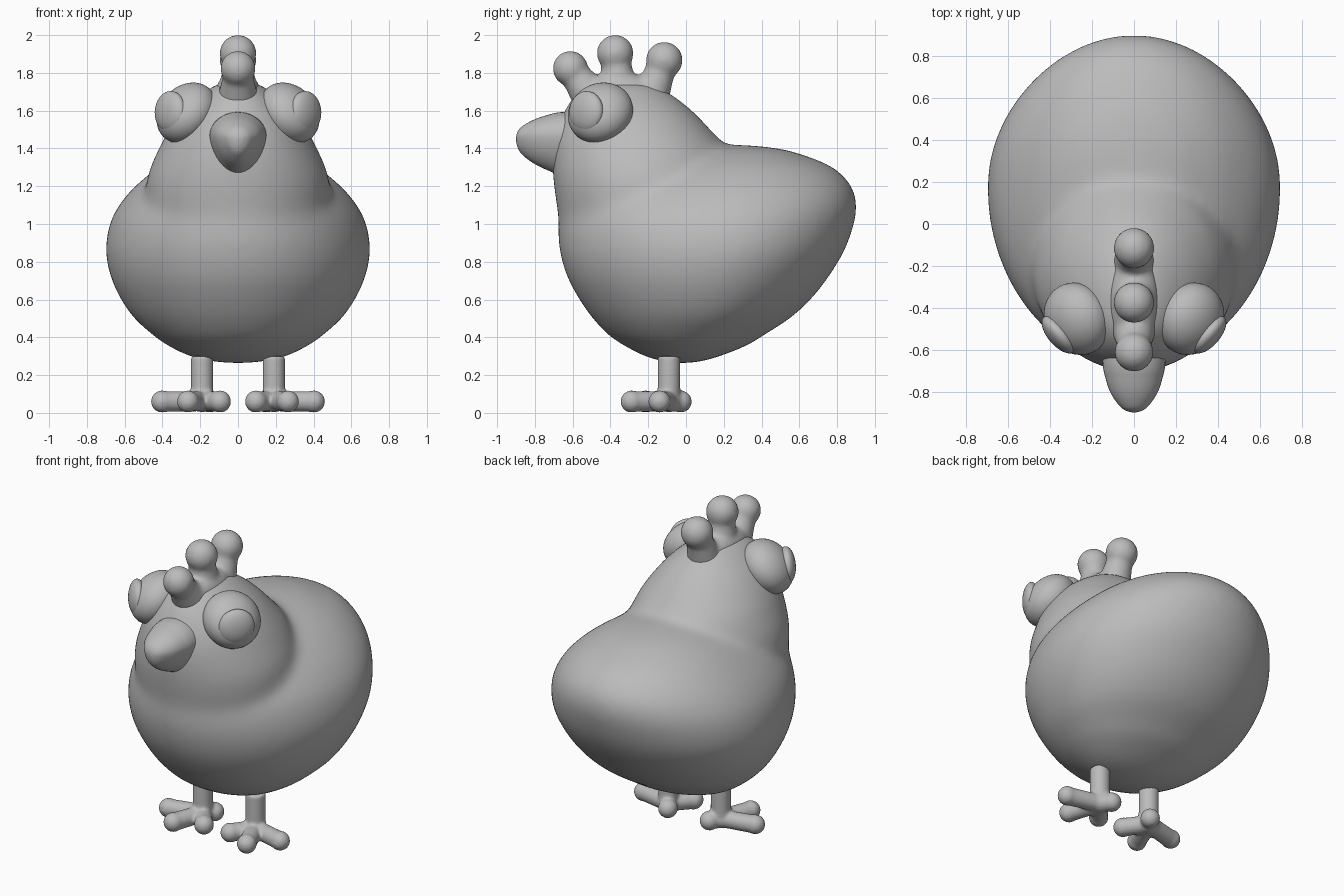
import bpy, bmesh, math
from mathutils import Vector, Matrix

if "Cube" in bpy.data.objects:
    bpy.data.objects.remove(bpy.data.objects["Cube"], do_unlink=True)

clay = bpy.data.materials.new("clay_grey")
clay.use_nodes = True
GREY = (0.5, 0.5, 0.5, 1)
clay.diffuse_color = GREY
clay.node_tree.nodes["Principled BSDF"].inputs["Base Color"].default_value = GREY


def finish(bm, name):
    """Turn a bmesh into a smooth object."""
    bmesh.ops.recalc_face_normals(bm, faces=bm.faces)
    for f in bm.faces:
        f.smooth = True
    mesh = bpy.data.meshes.new(name)
    bm.to_mesh(mesh)
    bm.free()
    mesh.materials.append(clay)
    ob = bpy.data.objects.new(name, mesh)
    bpy.context.collection.objects.link(ob)
    return ob


def fuse(ob, voxel, rounds):
    """Merge overlapping pieces into one skin and soften the joins."""
    remesh = ob.modifiers.new("fuse", 'REMESH')
    remesh.mode = 'VOXEL'
    remesh.voxel_size = voxel
    remesh.use_smooth_shade = True
    relax = ob.modifiers.new("relax", 'SMOOTH')
    relax.factor = .5
    relax.iterations = rounds


def spline(rows, steps=6):
    """Catmull-Rom interpolation through rows of numbers."""
    out = []
    for i in range(len(rows) - 1):
        a, b, c, d = (rows[min(max(i + k, 0), len(rows) - 1)] for k in (-1, 0, 1, 2))
        for s in range(steps):
            t = s / steps
            out.append([q + t / 2 * (r - p + t * (2 * p - 5 * q + 4 * r - w + t * (3 * (q - r) + w - p)))
                        for p, q, r, w in zip(a, b, c, d)])
    return out + [list(rows[-1])]


def loft(bm, rows, place, sides=64):
    """Skin oval rings; place(row, cos, sin) gives each point."""
    rings = []
    for row in spline(rows):
        angles = (2 * math.pi * k / sides for k in range(sides))
        rings.append([bm.verts.new(place(row, math.cos(a), math.sin(a))) for a in angles])
    for lo, hi in zip(rings, rings[1:]):
        for k in range(sides):
            n = (k + 1) % sides
            bm.faces.new((lo[k], lo[n], hi[n], hi[k]))
    bm.faces.new(rings[0][::-1])
    bm.faces.new(rings[-1])


def ball(bm, centre, scale, rot=None):
    m = Matrix.Translation(centre) @ (rot or Matrix()) @ Matrix.Diagonal((*scale, 1))
    bmesh.ops.create_uvsphere(bm, u_segments=40, v_segments=24, radius=1, matrix=m)


def rod(bm, a, b, r1, r2):
    a, b = Vector(a), Vector(b)
    m = Matrix.Translation((a + b) / 2) @ (b - a).to_track_quat('Z', 'Y').to_matrix().to_4x4()
    bmesh.ops.create_cone(bm, cap_ends=True, segments=32, radius1=r1, radius2=r2,
                          depth=(b - a).length, matrix=m)


def aim(v):
    return v.to_track_quat('Z', 'Y').to_matrix().to_4x4()


def egg_ring(widest):
    """Level ring whose widest point sits at a fraction of its length."""
    def place(row, c, s):
        z, half, front, back = row
        mid = front + (back - front) * widest
        return (half * c, mid + s * (back - mid if s > 0 else mid - front), z)
    return place


# Body and neck, fused into one skin
bm = bmesh.new()
loft(bm, [  # height, half width, front, back
    (.26, .01, -.03, -.01), (.272, .14, -.12, .08), (.30, .26, -.22, .18),
    (.36, .38, -.335, .33), (.41, .45, -.41, .41), (.50, .55, -.495, .55),
    (.60, .62, -.565, .66), (.72, .675, -.63, .755), (.86, .702, -.67, .84),
    (1.0, .68, -.677, .89), (1.1, .63, -.65, .905), (1.2, .545, -.56, .878),
    (1.3, .42, -.38, .78), (1.37, .28, -.15, .61), (1.40, .18, .02, .49),
    (1.42, .02, .22, .32)], egg_ring(.56))
loft(bm, [
    (.75, .30, -.56, -.05), (.95, .42, -.655, .1), (1.1, .48, -.685, .2),
    (1.25, .48, -.705, .25), (1.4, .42, -.705, .215), (1.5, .365, -.685, .13),
    (1.6, .29, -.645, .035), (1.68, .205, -.595, -.065), (1.735, .125, -.53, -.16),
    (1.765, .02, -.37, -.29)], egg_ring(.5))
fuse(finish(bm, "body"), .016, 70)

# Comb: a ridge with three knobs
bm = bmesh.new()
for tip, r, root in [((0, -.612, 1.823), .094, (0, -.49, 1.66)),
                     ((0, -.375, 1.904), .098, (0, -.35, 1.65)),
                     ((0, -.115, 1.867), .098, (0, -.21, 1.62))]:
    rod(bm, root, tip, .11, .07)
    ball(bm, tip, (r, r, r))
ball(bm, (0, -.36, 1.70), (.12, .23, .10))
fuse(finish(bm, "comb"), .012, 16)


# Beak, with a deeper lower half
def beak_ring(row, c, s):
    y, half, top, bottom = row
    mid = bottom + (top - bottom) * .62
    return (half * c * (1 if s > 0 else 1 + .12 * s), y, mid + s * (top - mid if s > 0 else mid - bottom))


bm = bmesh.new()
loft(bm, [(-.90, .005, 1.455, 1.445), (-.893, .035, 1.485, 1.41), (-.87, .068, 1.515, 1.37),
          (-.81, .11, 1.55, 1.323), (-.74, .135, 1.575, 1.288), (-.66, .15, 1.592, 1.262),
          (-.5, .15, 1.592, 1.262)], beak_ring, 40)
finish(bm, "beak")

# Eyes, pupils, legs and feet on both sides
for side, label in ((1, "left"), (-1, "right")):
    centre = Vector((side * .272, -.453, 1.588))
    bm = bmesh.new()
    ball(bm, centre, (.177, .177, .136), aim(Vector((side * .68, -.34, .65))))
    finish(bm, label + "_eye")

    look = Vector((side * .74, -.64, .05)).normalized()
    bm = bmesh.new()
    ball(bm, centre + look * .115, (.11, .11, .052), aim(look))
    finish(bm, label + "_pupil")

    bm = bmesh.new()
    ankle = Vector((side * .19, -.09, .063))
    rod(bm, ankle, (side * .19, -.09, .30), .06, .06)
    ball(bm, ankle, (.066, .066, .06))
    for x, y in ((.402, -.14), (.265, -.288), (.095, -.215), (.15, -.028)):
        toe = Vector((side * x, y, .06))
        rod(bm, ankle, toe, .053, .055)
        ball(bm, toe, (.059, .059, .059))
    fuse(finish(bm, label + "_leg_and_foot"), .009, 10)
